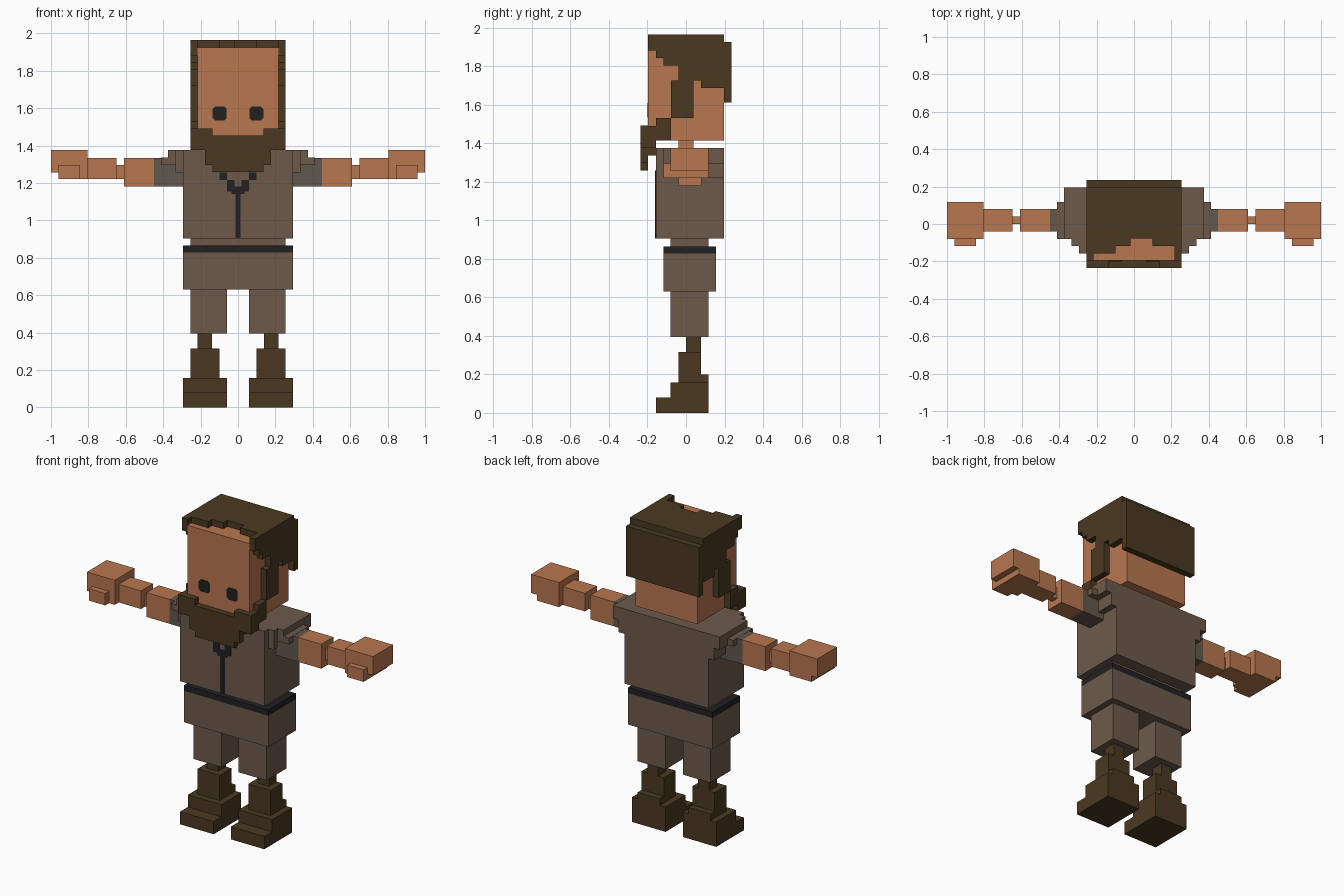
import bpy, bmesh

if "Cube" in bpy.data.objects:
    bpy.data.objects.remove(bpy.data.objects["Cube"])


def material(name, rgb):
    m = bpy.data.materials.new(name)
    lin = [((c / 255 + 0.055) / 1.055) ** 2.4 for c in rgb]
    m.diffuse_color = (*lin, 1)
    m.use_nodes = True
    m.node_tree.nodes["Principled BSDF"].inputs["Base Color"].default_value = m.diffuse_color
    return m


SKIN = material("skin", (184, 119, 80))
HAIR = material("dark_brown", (74, 57, 33))
SHIRT = material("taupe_cloth", (109, 90, 75))
CUFF = material("grey_cloth", (97, 88, 78))
BLACK = material("black", (33, 33, 36))


def prism(name, mat, outline, axis, lo, hi):
    """Extrude a 2D outline along an axis; outline uses the other two axes in order."""
    def place(p, d):
        q = list(p)
        q.insert(axis, d)
        return q
    bm = bmesh.new()
    face = bm.faces.new([bm.verts.new(place(p, lo)) for p in outline])
    top = bmesh.ops.extrude_face_region(bm, geom=[face])["geom"]
    shift = place((0, 0), hi - lo)
    bmesh.ops.translate(bm, vec=shift, verts=[v for v in top if isinstance(v, bmesh.types.BMVert)])
    bmesh.ops.recalc_face_normals(bm, faces=bm.faces)
    me = bpy.data.meshes.new(name)
    bm.to_mesh(me)
    bm.free()
    me.materials.append(mat)
    ob = bpy.data.objects.new(name, me)
    bpy.context.collection.objects.link(ob)
    return ob


def box(name, mat, x, y, z):
    return prism(name, mat, [(x[0], y[0]), (x[1], y[0]), (x[1], y[1]), (x[0], y[1])], 2, *z)


def pair(name, mat, x, y, z):
    """A box on each side of the body."""
    box(name + "_right", mat, x, y, z)
    box(name + "_left", mat, (-x[1], -x[0]), y, z)


# Boots: toe, foot, heel, shaft, ankle
pair("boot_sole", HAIR, (.06, .294), (-.157, .118), (0, .08))
pair("boot_foot", HAIR, (.06, .294), (-.08, .118), (.08, .157))
pair("boot_heel", HAIR, (.1, .255), (-.04, .118), (.157, .198))
pair("boot_shaft", HAIR, (.1, .255), (-.04, .078), (.198, .316))
pair("ankle", HAIR, (.14, .216), (0, .078), (.316, .394))

# Trousers and belt
pair("trouser_leg", SHIRT, (.06, .255), (-.08, .118), (.394, .63))
box("hips", SHIRT, (-.294, .294), (-.118, .157), (.63, .828))
box("belt", BLACK, (-.294, .294), (-.118, .157), (.828, .865))
box("waist", SHIRT, (-.255, .255), (-.08, .118), (.865, .904))

# Jacket and shoulders
box("torso", SHIRT, (-.294, .294), (-.157, .196), (.904, 1.375))
pair("shoulder_top", SHIRT, (.294, .373), (-.08, .196), (1.295, 1.375))
pair("shoulder_front", SHIRT, (.294, .333), (-.118, -.08), (1.255, 1.375))
pair("shoulder_back", SHIRT, (.294, .333), (.08, .196), (1.218, 1.295))
pair("shoulder_outer", SHIRT, (.373, .412), (-.08, .118), (1.295, 1.335))
pair("sleeve", CUFF, (.294, .45), (-.04, .08), (1.18, 1.334))

# Zip and collar, thin plates on the chest
CHEST = (-.162, -.157)
box("zip", BLACK, (-.014, .014), CHEST, (.906, 1.14))
box("zip_pull", BLACK, (-.035, .035), CHEST, (1.14, 1.18))
pair("collar_lower", BLACK, (.02, .06), CHEST, (1.155, 1.217))
pair("collar_upper", BLACK, (.06, .098), CHEST, (1.217, 1.257))

# Arms and hands
pair("upper_arm", SKIN, (.45, .61), (-.04, .08), (1.18, 1.334))
pair("elbow", SKIN, (.61, .65), (0, .04), (1.22, 1.296))
pair("forearm", SKIN, (.65, .805), (-.04, .08), (1.22, 1.334))
pair("hand", SKIN, (.805, 1), (-.08, .118), (1.257, 1.375))
pair("palm", SKIN, (.805, .96), (-.08, .118), (1.22, 1.257))
pair("thumb", SKIN, (.845, .96), (-.118, -.08), (1.22, 1.295))

# Neck, head, eyes
box("neck", SKIN, (-.1, .1), (-.04, .038), (1.375, 1.415))
box("head", SKIN, (-.216, .216), (-.196, .196), (1.415, 1.924))
for side, cx in (("right", .098), ("left", -.098)):
    h, c = .037, .012
    eye = [(h, h - c), (h - c, h), (c - h, h), (-h, h - c),
           (-h, c - h), (c - h, -h), (h - c, -h), (h, c - h)]
    prism("eye_" + side, BLACK, [(cx + a, 1.571 + b) for a, b in eye], 1, -.2, -.196)

# Hair: crown with a stepped fringe, back, and stepped sides with sideburns
prism("hair_crown", HAIR, [
    (-.255, -.196), (-.216, -.196), (-.216, -.157), (-.098, -.157), (-.098, -.118),
    (-.02, -.118), (-.02, -.078), (.098, -.078), (.098, -.118), (.216, -.118),
    (.216, -.196), (.255, -.196), (.255, .196), (-.255, .196)], 2, 1.924, 1.963)
box("hair_back", HAIR, (-.255, .255), (.196, .235), (1.61, 1.924))
side_hair = [
    (-.196, 1.924), (.196, 1.924), (.196, 1.686), (.078, 1.686), (.078, 1.725),
    (.039, 1.725), (.039, 1.53), (-.078, 1.53), (-.078, 1.725), (-.039, 1.725),
    (-.039, 1.804), (-.118, 1.804), (-.118, 1.843), (-.157, 1.843), (-.157, 1.882),
    (-.196, 1.882)]
side_beard = [(-.196, 1.49), (-.157, 1.49), (-.157, 1.53), (-.078, 1.53),
              (-.078, 1.415), (-.157, 1.415), (-.157, 1.375), (-.196, 1.375)]
for side, lo in (("right", .216), ("left", -.255)):
    prism("hair_side_" + side, HAIR, side_hair, 0, lo, lo + .039)
    prism("beard_side_" + side, HAIR, side_beard, 0, lo, lo + .039)

# Beard: front profile and the layer under the chin
half = [(.137, 1.453), (.137, 1.492), (.255, 1.492), (.255, 1.375), (.176, 1.375),
        (.176, 1.296), (.137, 1.296), (.137, 1.258)]
prism("beard_front", HAIR, half + [(-x, z) for x, z in reversed(half)], 1, -.235, -.196)
box("beard_under", HAIR, (-.176, .176), (-.196, -.157), (1.335, 1.415))
